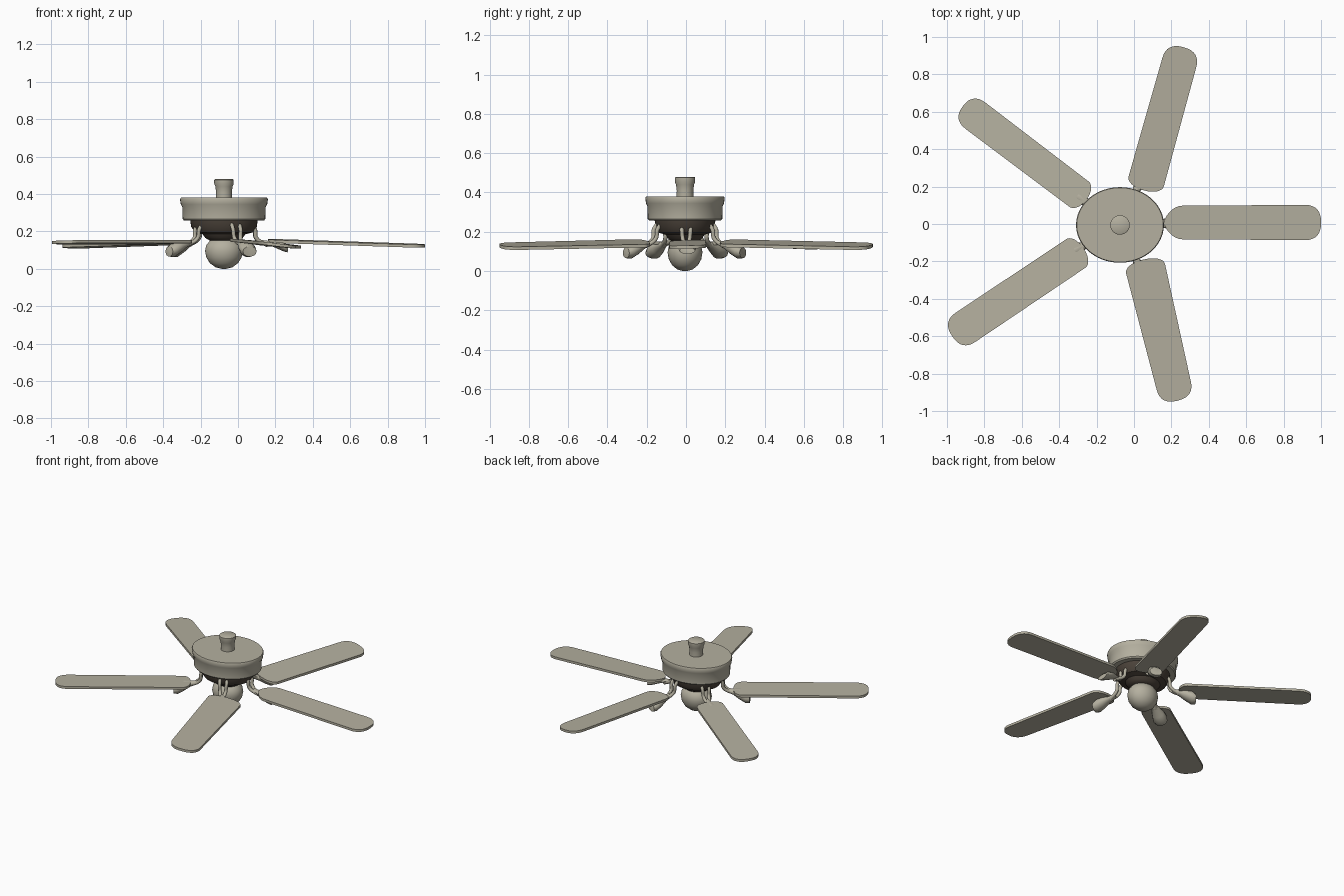
import bpy, bmesh, math
from mathutils import Vector

if "Cube" in bpy.data.objects:
    bpy.data.objects.remove(bpy.data.objects["Cube"])

CENTRE = Vector((-0.075, -0.005, 0))


def material(name, rgb):
    m = bpy.data.materials.new(name)
    m.diffuse_color = (*rgb, 1)
    m.use_nodes = True
    m.node_tree.nodes["Principled BSDF"].inputs["Base Color"].default_value = m.diffuse_color
    return m


GREY = material("warm grey", (0.46, 0.435, 0.35))
DARK = material("dark brown", (0.07, 0.055, 0.042))


def shade(obj, angle=35):
    bpy.ops.object.select_all(action='DESELECT')
    bpy.context.view_layer.objects.active = obj
    obj.select_set(True)
    bpy.ops.object.shade_smooth_by_angle(angle=math.radians(angle))


def loft(name, rings, angle=35, mat=GREY):
    """Skin equal-length rings of points and cap both ends."""
    bm = bmesh.new()
    loops = [[bm.verts.new(p) for p in ring] for ring in rings]
    n = len(loops[0])
    for a, b in zip(loops, loops[1:]):
        for i in range(n):
            j = (i + 1) % n
            bm.faces.new((a[i], a[j], b[j], b[i]))
    bm.faces.new(loops[0])
    bm.faces.new(loops[-1])
    bmesh.ops.recalc_face_normals(bm, faces=bm.faces)
    mesh = bpy.data.meshes.new(name)
    bm.to_mesh(mesh)
    bm.free()
    obj = bpy.data.objects.new(name, mesh)
    bpy.context.collection.objects.link(obj)
    mesh.materials.append(mat)
    shade(obj, angle)
    return obj


def lathe(name, profile, sy=0.86, mat=GREY, n=48):
    """Elliptical turned part around the fan axis."""
    rings = []
    for r, z in profile:
        rings.append([CENTRE + Vector((r * math.cos(2 * math.pi * i / n),
                                       r * sy * math.sin(2 * math.pi * i / n), z))
                      for i in range(n)])
    return loft(name, rings, 35, mat)


# Body: hanging rod, drum, lower motor and glass globe
lathe("hanging_rod", [(0.043, 0.37), (0.042, 0.41), (0.046, 0.44),
                      (0.052, 0.455), (0.052, 0.476), (0.046, 0.48)], 1.0)
lathe("motor_drum", [(0.17, 0.258), (0.214, 0.258), (0.221, 0.266), (0.223, 0.33),
                     (0.231, 0.345), (0.235, 0.372), (0.231, 0.38)])
lathe("lower_motor", [(0.18, 0.262), (0.176, 0.225), (0.155, 0.195),
                      (0.115, 0.185), (0.10, 0.165), (0.075, 0.15)], mat=DARK)
lathe("light_globe", [(0.012, 0.0), (0.045, 0.008), (0.075, 0.03), (0.094, 0.06),
                      (0.101, 0.095), (0.095, 0.125), (0.075, 0.15), (0.05, 0.165)], 0.88)


def blade(name, inner, outer, w0, w1, z0, z1, pitch, root, power):
    """Flat paddle with rounded ends; pitch is the rise towards its left edge."""
    a, b = Vector((*inner, z0)), Vector((*outer, z1))
    flat = Vector((b.x - a.x, b.y - a.y, 0))
    length = flat.length
    d = flat.normalized()
    side = Vector((-d.y, d.x, pitch))
    tip = 0.085
    outline = []
    for k in range(-8, 9):
        t = math.pi / 2 * k / 8
        w = math.copysign(abs(math.sin(t)) ** 0.8, t)
        outline.append((length - tip + tip * math.cos(t) ** 0.85, w * w1))
    for k in range(8, -9, -1):
        t = math.pi / 2 * k / 8
        w = math.copysign(abs(math.sin(t)) ** power, t)
        outline.append((root - root * math.cos(t), w * w0))
    rings = [[a + d * s + side * w + Vector((0, 0, (z1 - z0) * s / length + h))
              for s, w in outline] for h in (-0.008, 0.008)]
    loft(name, rings, 30)


def bracket(name, target, drop):
    """Curved arms down from the motor plus a flared pad under the blade root."""
    d = Vector((target[0], target[1], 0)) - CENTRE
    reach = d.length
    d.normalize()
    side = Vector((-d.y, d.x, 0))
    for tag, off in (("left", 0.022), ("right", -0.022)):
        curve = bpy.data.curves.new(name + "_arm_" + tag, 'CURVE')
        curve.dimensions = '3D'
        curve.bevel_depth = 0.011
        curve.bevel_resolution = 2
        curve.use_fill_caps = True
        path = [(0.14, 0.245, 1), (0.165, 0.21, 1), (0.172, 0.165, 0.8),
                (reach - 0.05, 0.125, 0.2)]
        sp = curve.splines.new('BEZIER')
        sp.bezier_points.add(len(path) - 1)
        for p, (r, z, k) in zip(sp.bezier_points, path):
            p.co = CENTRE + d * r + side * off * k + Vector((0, 0, z))
            p.handle_left_type = p.handle_right_type = 'AUTO'
        arm = bpy.data.objects.new(curve.name, curve)
        bpy.context.collection.objects.link(arm)
        bpy.ops.object.select_all(action='DESELECT')
        bpy.context.view_layer.objects.active = arm
        arm.select_set(True)
        bpy.ops.object.convert(target='MESH')
        arm = bpy.context.object
        arm.data.materials.clear()
        arm.data.materials.append(GREY)
        shade(arm, 60)
    # pad: (offset from target, top z, depth, half width)
    sections = [(-0.09, 0.155, 0.02, 0.014), (-0.05, 0.15, 0.035, 0.024),
                (-0.01, 0.152, 0.067, 0.038), (0.03, 0.142, 0.08, 0.047),
                (0.055, 0.12, 0.055, 0.04)]
    rings = []
    for off, top, depth, hw in sections:
        hh = depth * drop / 2
        c = CENTRE + d * (reach + off) + Vector((0, 0, top - hh))
        rings.append([c + side * hw * math.cos(2 * math.pi * i / 14)
                      + Vector((0, 0, hh * math.sin(2 * math.pi * i / 14)))
                      for i in range(14)])
    loft(name + "_pad", rings, 50)


# inner end, outer end, half widths, heights, pitch, root length, root power, pad target, pad depth
fans = [
    ("right", (0.16, 0.008), (1.0, 0.008), 0.09, 0.094, 0.15, 0.122, 0.03, 0.10, 1.4,
     (0.21, 0.005), 0.6),
    ("back", (0.052, 0.18), (0.265, 0.945), 0.098, 0.094, 0.142, 0.125, 0.12, 0.05, 0.9,
     (0.04, 0.24), 1.0),
    ("back_left", (-0.255, 0.13), (-0.915, 0.63), 0.085, 0.088, 0.142, 0.118, 0.03, 0.05, 0.9,
     (-0.305, 0.15), 1.0),
    ("front_left", (-0.27, -0.13), (-0.972, -0.6), 0.092, 0.094, 0.142, 0.142, 0.03, 0.05, 0.9,
     (-0.32, -0.145), 1.0),
    ("front", (0.05, -0.19), (0.232, -0.945), 0.107, 0.094, 0.142, 0.125, -0.12, 0.05, 0.9,
     (0.04, -0.255), 1.0),
]
# Five blades, each with its bracket (back and front ones dip towards +x)
for name, inner, outer, w0, w1, z0, z1, pitch, root, power, target, drop in fans:
    blade(name + "_blade", inner, outer, w0, w1, z0, z1,
          -abs(pitch) if name == "back" and pitch < 0 else pitch, root, power)
    bracket(name + "_bracket", target, drop)
